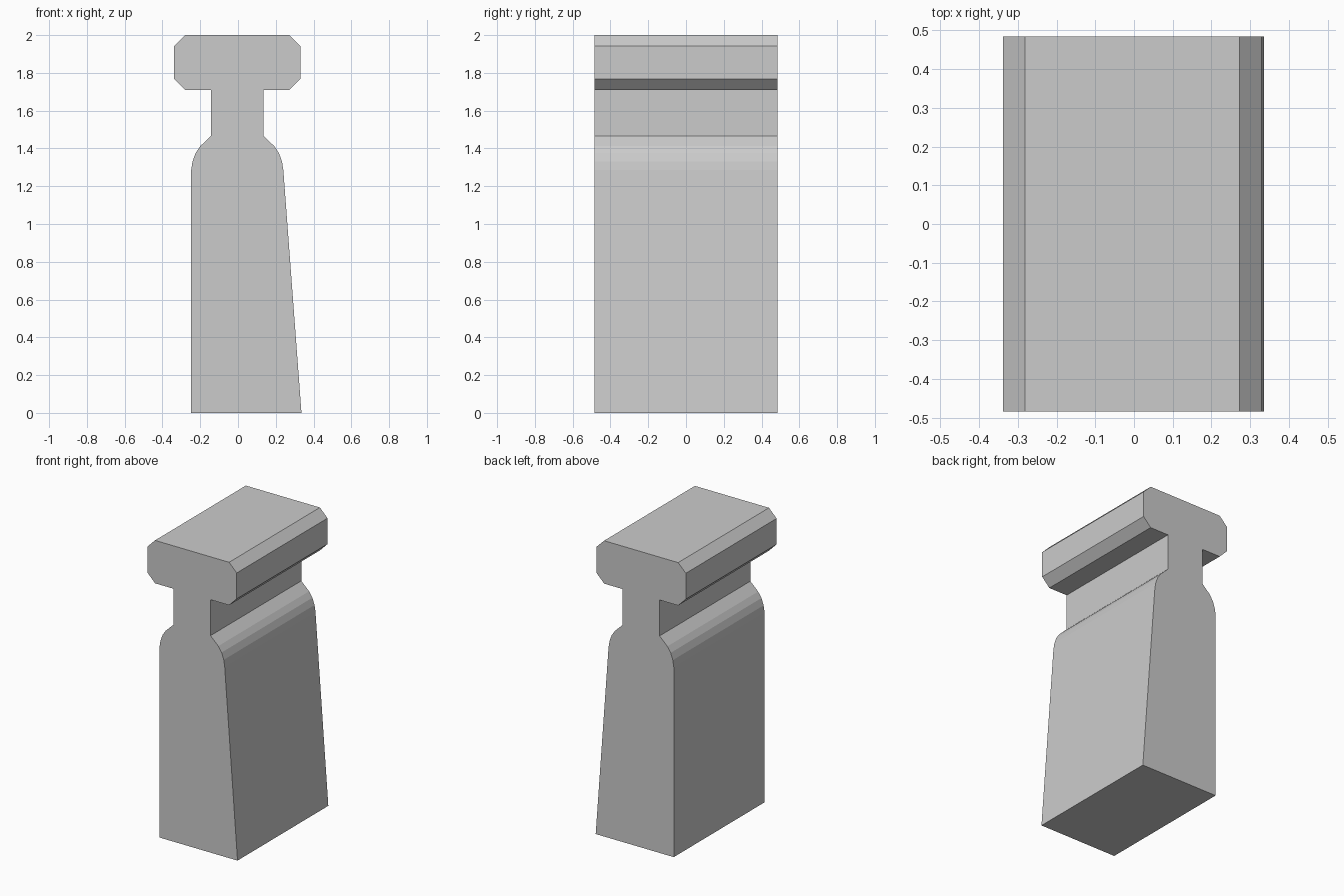
import bpy, bmesh

if "Cube" in bpy.data.objects:
    bpy.data.objects.remove(bpy.data.objects["Cube"])

AXIS = -0.004      # centre line of the head, neck and shoulders
HALF_DEPTH = 0.485

# Half outline above the base: shoulder curve, neck, chamfered head
half = [(0.244, 1.285), (0.237, 1.33), (0.221, 1.375), (0.196, 1.412),
        (0.138, 1.467), (0.138, 1.71), (0.277, 1.71), (0.334, 1.768),
        (0.334, 1.943), (0.277, 2.0)]


def extrude_profile(name, points, half_depth):
    """Solid prism along y from an x-z outline."""
    bm = bmesh.new()
    face = bm.faces.new([bm.verts.new((x, -half_depth, z)) for x, z in points])
    result = bmesh.ops.extrude_face_region(bm, geom=[face])
    verts = [g for g in result["geom"] if isinstance(g, bmesh.types.BMVert)]
    bmesh.ops.translate(bm, verts=verts, vec=(0, 2 * half_depth, 0))
    bmesh.ops.recalc_face_normals(bm, faces=bm.faces)
    mesh = bpy.data.meshes.new(name)
    bm.to_mesh(mesh)
    bm.free()
    obj = bpy.data.objects.new(name, mesh)
    bpy.context.collection.objects.link(obj)
    return obj


# Base has a straight left side and a sloping right side
right = [(0.336, 0.0)] + [(AXIS + x, z) for x, z in half]
left = [(AXIS - x, z) for x, z in reversed(half)] + [(-0.248, 0.0)]
extrude_profile("rail_block", right + left, HALF_DEPTH)
